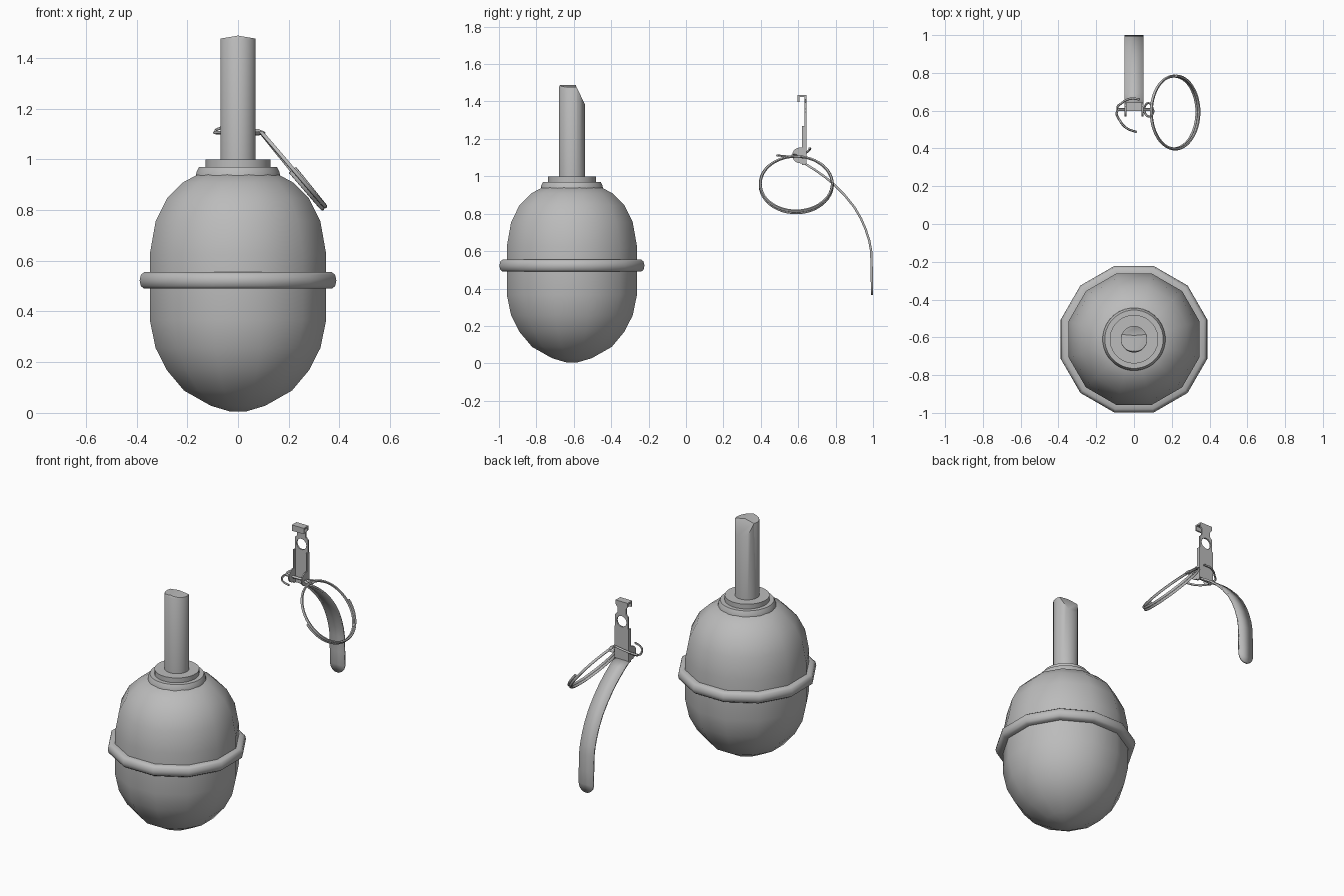
import bpy, bmesh, math
from mathutils import Vector

if "Cube" in bpy.data.objects:
    bpy.data.objects.remove(bpy.data.objects["Cube"])

steel = bpy.data.materials.new("grey steel")
steel.diffuse_color = (0.5, 0.5, 0.5, 1)
steel.use_nodes = True
steel.node_tree.nodes["Principled BSDF"].inputs["Base Color"].default_value = steel.diffuse_color
CY = -0.61  # axis of the body in y


def finish(ob, angle=45):
    ob.data.materials.clear()
    ob.data.materials.append(steel)
    bpy.ops.object.select_all(action='DESELECT')
    ob.select_set(True)
    bpy.context.view_layer.objects.active = ob
    if ob.type == 'CURVE':
        bpy.ops.object.convert(target='MESH')
    bpy.ops.object.shade_smooth_by_angle(angle=math.radians(angle))
    return ob


def add_mesh(name, bm):
    bmesh.ops.recalc_face_normals(bm, faces=bm.faces)
    me = bpy.data.meshes.new(name)
    bm.to_mesh(me)
    bm.free()
    ob = bpy.data.objects.new(name, me)
    bpy.context.collection.objects.link(ob)
    return ob


def lathe(name, profile, n, closed=False, cuts=()):
    """Revolve (radius, z) points about the body axis, radius measured to the flats."""
    bm = bmesh.new()
    k = 1 / math.cos(math.pi / n)
    rings = []
    for r, z in profile:
        rings.append([bm.verts.new((r * k * math.cos((i + .5) * math.tau / n),
                                    CY + r * k * math.sin((i + .5) * math.tau / n), z))
                      for i in range(n)])
    pairs = list(zip(rings, rings[1:]))
    if closed:
        pairs.append((rings[-1], rings[0]))
    for a, b in pairs:
        for i in range(n):
            j = (i + 1) % n
            bm.faces.new((a[i], a[j], b[j], b[i]))
    if not closed:
        bm.faces.new(rings[0])
        bm.faces.new(rings[-1])
    for co, no in cuts:
        bmesh.ops.bisect_plane(bm, geom=bm.verts[:] + bm.edges[:] + bm.faces[:],
                               plane_co=co, plane_no=no, clear_outer=True)
        bmesh.ops.holes_fill(bm, edges=[e for e in bm.edges if e.is_boundary])
    return finish(add_mesh(name, bm))


def plate(name, loops, thick, rot, loc):
    """Flat plate with holes from closed 2D outlines."""
    cu = bpy.data.curves.new(name, 'CURVE')
    cu.dimensions = '2D'
    cu.fill_mode = 'BOTH'
    cu.extrude = thick / 2
    for pts in loops:
        s = cu.splines.new('POLY')
        s.points.add(len(pts) - 1)
        for p, (x, y) in zip(s.points, pts):
            p.co = (x, y, 0, 1)
        s.use_cyclic_u = True
    ob = bpy.data.objects.new(name, cu)
    bpy.context.collection.objects.link(ob)
    ob.rotation_euler, ob.location = rot, loc
    return finish(ob, 30)


def wire(name, pts, radius, smooth=False):
    cu = bpy.data.curves.new(name, 'CURVE')
    cu.dimensions = '3D'
    cu.bevel_depth = radius
    cu.bevel_resolution = 1
    cu.use_fill_caps = True
    s = cu.splines.new('BEZIER' if smooth else 'POLY')
    if smooth:
        s.bezier_points.add(len(pts) - 1)
        s.resolution_u = 5
        for p, co in zip(s.bezier_points, pts):
            p.co = co
            p.handle_left_type = p.handle_right_type = 'AUTO'
    else:
        s.points.add(len(pts) - 1)
        for p, co in zip(s.points, pts):
            p.co = (*co, 1)
    ob = bpy.data.objects.new(name, cu)
    bpy.context.collection.objects.link(ob)
    return finish(ob, 60)


def box(name, lo, hi):
    bm = bmesh.new()
    bmesh.ops.create_cube(bm, size=1)
    for v in bm.verts:
        v.co = [(a + b) / 2 + c * (b - a) for a, b, c in zip(lo, hi, v.co)]
    return finish(add_mesh(name, bm))


def arc(cx, cy, r, a0, a1, n):
    return [(cx + r * math.cos(math.radians(a0 + (a1 - a0) * i / n)),
             cy + r * math.sin(math.radians(a0 + (a1 - a0) * i / n))) for i in range(n + 1)]


# Rounded body, waist band, neck collars
lathe("body", [(.03, .005), (.107, .028), (.213, .088), (.28, .168), (.325, .256), (.348, .367),
               (.348, .625), (.325, .755), (.28, .846), (.217, .909), (.15, .945)], 12)
lathe("waist_band", [(.34, .49), (.37, .49), (.383, .5), (.388, .522), (.383, .545),
                     (.37, .555), (.34, .555)], 12, closed=True)
lathe("lower_collar", [(.166, .935), (.164, .95), (.154, .97)], 32)
lathe("upper_collar", [(.128, .96), (.128, 1.0)], 32)

# Fuze tube with a ridged top and a slanted cut at the back
lathe("fuze_tube", [(.07, .99), (.07, 1.475), (.062, 1.49)], 24, cuts=[
    ((0, CY + .02, 1.488), (0, .9, .43)),
    ((0, CY, 1.488), (.17, 0, 1)),
    ((0, CY, 1.488), (-.17, 0, 1))])

# Upper lever plate with a round hole and a narrow neck
half = [(.045, 1.06), (.045, 1.345), (.03, 1.36), (.03, 1.395), (.042, 1.41), (.042, 1.435)]
outline = half + [(-x, z) for x, z in reversed(half)]
plate("lever_plate", [outline, arc(0, 1.31, .034, 0, 345, 23)], .01,
      (math.pi / 2, 0, 0), (0, .638, 0))
box("hook_top", (-.042, .597, 1.425), (.042, .643, 1.435))
box("hook_lip", (-.042, .597, 1.398), (.042, .606, 1.43))

# Side flanges and rounded ears that carry the pin
ear = [(.643, 1.06)] + [(.643, 1.16)] + arc(.61, 1.112, .042, 80, 270, 12)
for side, x in (("left", -.045), ("right", .045)):
    box(side + "_flange", (x - .004, .619, 1.06), (x + .004, .643, 1.27))
    plate(side + "_ear", [ear], .008, (math.pi / 2, 0, math.pi / 2), (x, 0, 0))

# Curved lever strip with a rounded tip
path = [(.64, 1.065), (.69, 1.034), (.745, .995), (.795, .953), (.85, .897), (.90, .835),
        (.935, .775), (.96, .718), (.98, .655), (.99, .60), (.993, .50), (.994, .415),
        (.994, .39), (.994, .375), (.994, .366)]
widths = [.05] * 12 + [.043, .03, .012]
bm = bmesh.new()
rows = [[bm.verts.new((s * w, y, z)) for s in (-1, 1)] for (y, z), w in zip(path, widths)]
for a, b in zip(rows, rows[1:]):
    bm.faces.new((a[0], a[1], b[1], b[0]))
strip = add_mesh("lever_strip", bm)
mod = strip.modifiers.new("thickness", 'SOLIDIFY')
mod.thickness = .012
mod.offset = 0
finish(strip)

# Split pin with two bent ends on the left and an eye on the right
wire("pin_shaft", [(-.088, .605, 1.105), (.095, .605, 1.105)], .008)
wire("pin_front_end", [(-.06, .605, 1.105), (-.088, .6, 1.105), (-.07, .54, 1.107),
                       (-.035, .505, 1.11), (.015, .487, 1.112)], .006, True)
wire("pin_back_end", [(-.06, .605, 1.105), (-.088, .612, 1.11), (-.065, .64, 1.125),
                      (-.02, .663, 1.145), (.03, .66, 1.15)], .006, True)
wire("pin_eye", [(.05, .605, 1.105), (.075, .57, 1.115), (.098, .58, 1.105),
                 (.098, .615, 1.105), (.075, .64, 1.1), (.05, .605, 1.105)], .006, True)

# Pull ring: wire wound one and a half turns on a slanted plane
down = Vector((.64, 0, -.768))
normal = Vector((.768, 0, .64))
centre = Vector((.215, .59, .958))
steps = 72
coil = []
for i in range(steps + 1):
    t = i / steps
    a = math.radians(-90 + 540 * t)
    coil.append(centre + .193 * (math.cos(a) * down + math.sin(a) * Vector((0, 1, 0)))
                + normal * (.022 * t - .011))
wire("pull_ring", coil, .008)
